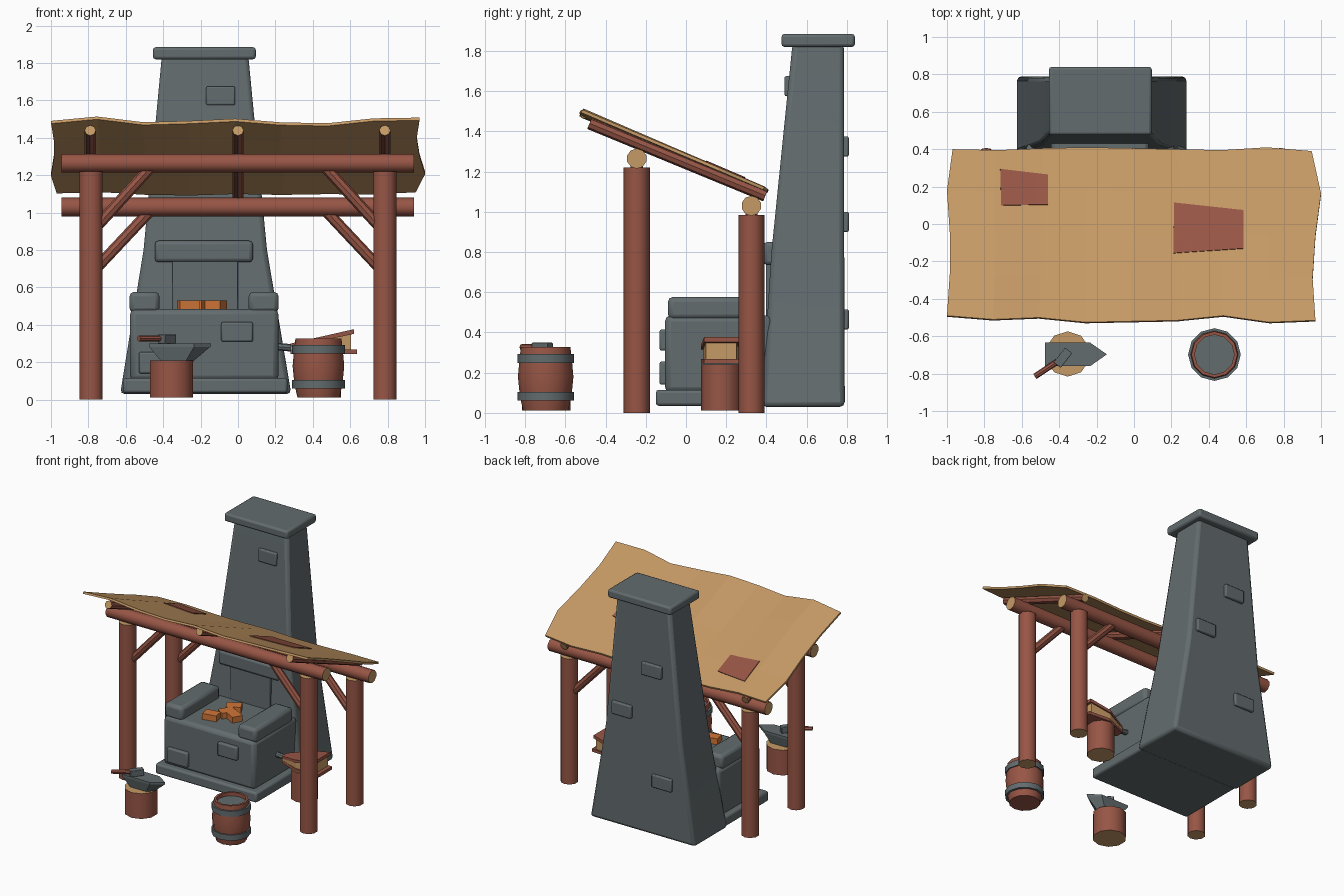
import bpy, bmesh, math
from mathutils import Vector, Matrix

if "Cube" in bpy.data.objects:
    bpy.data.objects.remove(bpy.data.objects["Cube"])


def material(name, rgb):
    m = bpy.data.materials.new(name)
    m.diffuse_color = (*rgb, 1)
    m.use_nodes = True
    m.node_tree.nodes["Principled BSDF"].inputs["Base Color"].default_value = m.diffuse_color
    return m


STONE = material("grey stone", (0.125, 0.15, 0.158))
WOOD = material("red brown wood", (0.31, 0.092, 0.06))
TAN = material("tan cloth and cut wood", (0.56, 0.32, 0.13))
COAL = material("orange coal", (0.64, 0.18, 0.04))


def finish(bm, name, mats, bevel=0, smooth=35, segments=2):
    bmesh.ops.recalc_face_normals(bm, faces=bm.faces)
    me = bpy.data.meshes.new(name)
    bm.to_mesh(me)
    bm.free()
    ob = bpy.data.objects.new(name, me)
    bpy.context.collection.objects.link(ob)
    for m in mats:
        me.materials.append(m)
    if bevel:
        b = ob.modifiers.new("bevel", 'BEVEL')
        b.width, b.segments, b.limit_method = bevel, segments, 'ANGLE'
    if smooth:
        bpy.ops.object.select_all(action='DESELECT')
        bpy.context.view_layer.objects.active = ob
        ob.select_set(True)
        bpy.ops.object.shade_smooth_by_angle(angle=math.radians(smooth))
    return ob


def loft(name, rings, mats, **kw):
    """Join equal-length rings of points, capping both ends."""
    bm = bmesh.new()
    vs = [[bm.verts.new(p) for p in r] for r in rings]
    n = len(vs[0])
    for a, b in zip(vs, vs[1:]):
        for i in range(n):
            bm.faces.new((a[i], a[(i + 1) % n], b[(i + 1) % n], b[i]))
    bm.faces.new(vs[0])
    bm.faces.new(vs[-1])
    return finish(bm, name, mats, **kw)


def rect(x0, x1, y0, y1, z):
    return [(x0, y0, z), (x1, y0, z), (x1, y1, z), (x0, y1, z)]


def box(name, x0, x1, y0, y1, z0, z1, mat=STONE, bevel=0.015):
    return loft(name, [rect(x0, x1, y0, y1, z0), rect(x0, x1, y0, y1, z1)], [mat], bevel=bevel)


def log(name, a, b, r, ends=TAN, side=WOOD, sides=10):
    """Round timber from a to b with pale cut ends."""
    a, b = Vector(a), Vector(b)
    d = b - a
    bm = bmesh.new()
    bmesh.ops.create_cone(bm, cap_ends=True, segments=sides, radius1=r, radius2=r, depth=d.length,
                          matrix=Matrix.Translation((a + b) / 2) @ d.to_track_quat('Z', 'Y').to_matrix().to_4x4())
    for f in bm.faces:
        f.material_index = int(len(f.verts) > 4)
    return finish(bm, name, [side, ends], smooth=40)


def lathe(name, cx, cy, profile, mats, sides=12, rule=None):
    rings = [[(cx + r * math.cos(2 * math.pi * i / sides), cy + r * math.sin(2 * math.pi * i / sides), z)
              for i in range(sides)] for r, z in profile]
    return loft(name, rings, mats, smooth=40)


# chimney, flared towards the base
loft("chimney", [rect(-0.63, 0.285, 0.375, 0.79, 0.03), rect(-0.505, 0.155, 0.425, 0.787, 0.8),
                 rect(-0.407, 0.055, 0.53, 0.785, 1.84)], [STONE], bevel=0.025)
box("chimney_cap", -0.455, 0.095, 0.475, 0.84, 1.82, 1.885)
box("chimney_front_stone", -0.17, -0.015, 0.49, 0.56, 1.575, 1.675, bevel=0.008)
for x, z in ((-0.26, 1.325), (0.0, 0.95), (-0.35, 0.465)):
    box("chimney_back_stone", x - 0.085, x + 0.085, 0.74, 0.81, z - 0.05, z + 0.05, bevel=0.008)

# hearth
box("hearth_plinth", -0.615, 0.265, -0.15, 0.42, 0.035, 0.115)
box("hearth_body", -0.578, 0.217, -0.105, 0.43, 0.1, 0.485, bevel=0.03)
box("hearth_stone_right", -0.09, 0.08, -0.132, -0.08, 0.31, 0.415, bevel=0.01)
box("hearth_stone_left", -0.53, -0.35, -0.132, -0.08, 0.14, 0.255, bevel=0.01)
for x in (-0.5, 0.137):
    box("hearth_cheek", x - 0.08, x + 0.08, -0.09, 0.38, 0.465, 0.577, bevel=0.025)
box("mantel_stone", -0.445, 0.08, 0.385, 0.5, 0.735, 0.85, bevel=0.02)
box("fire_back", -0.35, 0.0, 0.398, 0.45, 0.47, 0.75, bevel=0.004)

# coals
for x, y, ang in ((-0.265, 0.05, 0.2), (-0.21, 0.25, 0.5), (-0.125, 0.13, -0.5), (-0.2, 0.15, 1.0)):
    c = box("coal", -0.055, 0.055, -0.04, 0.04, -0.025, 0.025, COAL, bevel=0)
    c.location, c.rotation_euler = (x, y, 0.506), (0, 0, ang)

# timber frame
for s in (-1, 1):
    log("front_post", (s * 0.785, -0.245, 0), (s * 0.785, -0.245, 1.22), 0.065)
    log("back_post", (s * 0.785, 0.325, 0), (s * 0.785, 0.325, 0.985), 0.065)
    log("front_brace", (s * 0.77, -0.245, 0.91), (s * 0.46, -0.245, 1.25), 0.03, sides=8)
    log("back_brace", (s * 0.77, 0.325, 0.69), (s * 0.46, 0.325, 1.02), 0.03, sides=8)
log("front_beam", (-0.945, -0.245, 1.265), (0.94, -0.245, 1.265), 0.05)
log("back_beam", (-0.945, 0.325, 1.03), (0.94, 0.325, 1.03), 0.05)
for x in (-0.79, 0, 0.785):
    log("rafter", (x, -0.48, 1.44), (x, 0.395, 1.08), 0.03, sides=8)

# cloth roof with uneven edges
WAVE = (0, 0.015, -0.012, -0.015, 0, -0.02, -0.012, 0, 0.008)
FRONT = (-0.49, -0.51, -0.5, -0.525, -0.52, -0.515, -0.49, -0.525, -0.515)
BACK = (0.4, 0.395, 0.405, 0.41, 0.405, 0.4, 0.395, 0.41, 0.39)
LEFT = (-1.0, -0.985, -0.985, -1.0, -0.97)
RIGHT = (0.97, 0.955, 0.97, 1.0, 0.95)


def lerp_list(v, t):
    t = min(max(t, 0), 1) * (len(v) - 1)
    i = min(int(t), len(v) - 2)
    return v[i] + (v[i + 1] - v[i]) * (t - i)


def roof_z(x, y):
    fade = 1 - 0.6 * min(max((y + 0.5) / 0.9, 0), 1)
    return 1.285 - 0.42 * y + fade * lerp_list(WAVE, (x + 1) / 2)


def sheet(name, nx, ny, point, mat, lift, thick):
    bm = bmesh.new()
    g = []
    for i in range(nx + 1):
        g.append([])
        for j in range(ny + 1):
            x, y = point(i / nx, j / ny)
            g[-1].append(bm.verts.new((x, y, roof_z(x, y) + lift)))
    for i in range(nx):
        for j in range(ny):
            bm.faces.new((g[i][j], g[i + 1][j], g[i + 1][j + 1], g[i][j + 1]))
    ob = finish(bm, name, [mat], smooth=0)
    m = ob.modifiers.new("thickness", 'SOLIDIFY')
    m.thickness, m.offset = thick, -1
    return ob


def roof_point(u, v):
    x0, x1 = lerp_list(LEFT, v), lerp_list(RIGHT, v)
    return x0 + (x1 - x0) * u, lerp_list(FRONT, u) * (1 - v) + lerp_list(BACK, u) * v


def quad(a, b, c, d):
    a, b, c, d = map(Vector, (a, b, c, d))
    return lambda u, v: tuple(a.lerp(b, u).lerp(d.lerp(c, u), v))


sheet("cloth_roof", 8, 4, roof_point, TAN, 0, 0.016)
sheet("roof_patch_left", 4, 4, quad((-0.71, 0.1), (-0.46, 0.105), (-0.46, 0.265), (-0.715, 0.295)), WOOD, 0.006, 0.008)
sheet("roof_patch_right", 6, 4, quad((0.21, -0.155), (0.585, -0.13), (0.585, 0.075), (0.215, 0.115)), WOOD, 0.006, 0.008)

# anvil on its stump
log("anvil_stump", (-0.355, -0.695, 0.012), (-0.355, -0.695, 0.21), 0.121)


def anvil_ring(x0, x1, x2, h, z):
    return [(x0, -0.697 - h, z), (x1, -0.697 - h, z), (x2, -0.697, z), (x1, -0.697 + h, z), (x0, -0.697 + h, z)]


loft("anvil", [anvil_ring(-0.41, -0.28, -0.24, 0.045, 0.205), anvil_ring(-0.475, -0.235, -0.148, 0.063, 0.283),
               anvil_ring(-0.475, -0.235, -0.145, 0.063, 0.3)], [STONE], smooth=0)

# hammer lying on the anvil
log("hammer_handle", (-0.53, -0.815, 0.327), (-0.37, -0.71, 0.327), 0.016, ends=WOOD, sides=8)
head = box("hammer_head", -0.05, 0.05, -0.024, 0.024, -0.024, 0.024, bevel=0.004)
head.location, head.rotation_euler = (-0.38, -0.715, 0.325), (0, 0, math.radians(52))

# water barrel
lathe("barrel", 0.43, -0.698, [(0.112, 0.012), (0.128, 0.08), (0.138, 0.18), (0.13, 0.27), (0.123, 0.327),
                               (0.106, 0.327), (0.106, 0.28)], [WOOD])
lathe("barrel_water", 0.43, -0.698, [(0.107, 0.27), (0.107, 0.3)], [STONE])
for z in (0.083, 0.27):
    lathe("barrel_band", 0.43, -0.698, [(0.141, z - 0.022), (0.141, z + 0.022)] if z < 0.1 else
          [(0.141, z - 0.022), (0.141, z + 0.022), (0.112, z + 0.022), (0.112, z - 0.022)], [STONE])

# bellows on a stump
log("bellows_stump", (0.455, 0.175, 0.012), (0.455, 0.175, 0.24), 0.1)


def wedge(name, x1, half, za, zb, mat):
    """Tapered board: za and zb are (bottom, top) at the nozzle and the wide end."""
    def ring(k):
        zm = za[k] + (zb[k] - za[k]) * 0.5
        xm = (0.28 + x1) / 2
        return [(0.28, 0.145, za[k]), (xm, 0.175 - half, zm), (x1, 0.175 - half * 0.85, zb[k]),
                (x1, 0.175 + half * 0.85, zb[k]), (xm, 0.175 + half, zm), (0.28, 0.205, za[k])]
    return loft(name, [ring(0), ring(1)], [mat], smooth=0)


wedge("bellows_bottom_board", 0.635, 0.1, (0.245, 0.268), (0.245, 0.268), WOOD)
wedge("bellows_leather", 0.605, 0.09, (0.26, 0.29), (0.26, 0.355), TAN)
wedge("bellows_top_board", 0.62, 0.1, (0.28, 0.3), (0.352, 0.377), WOOD)
log("bellows_nozzle", (0.2, 0.175, 0.285), (0.31, 0.175, 0.275), 0.02, ends=STONE, side=STONE, sides=8)
